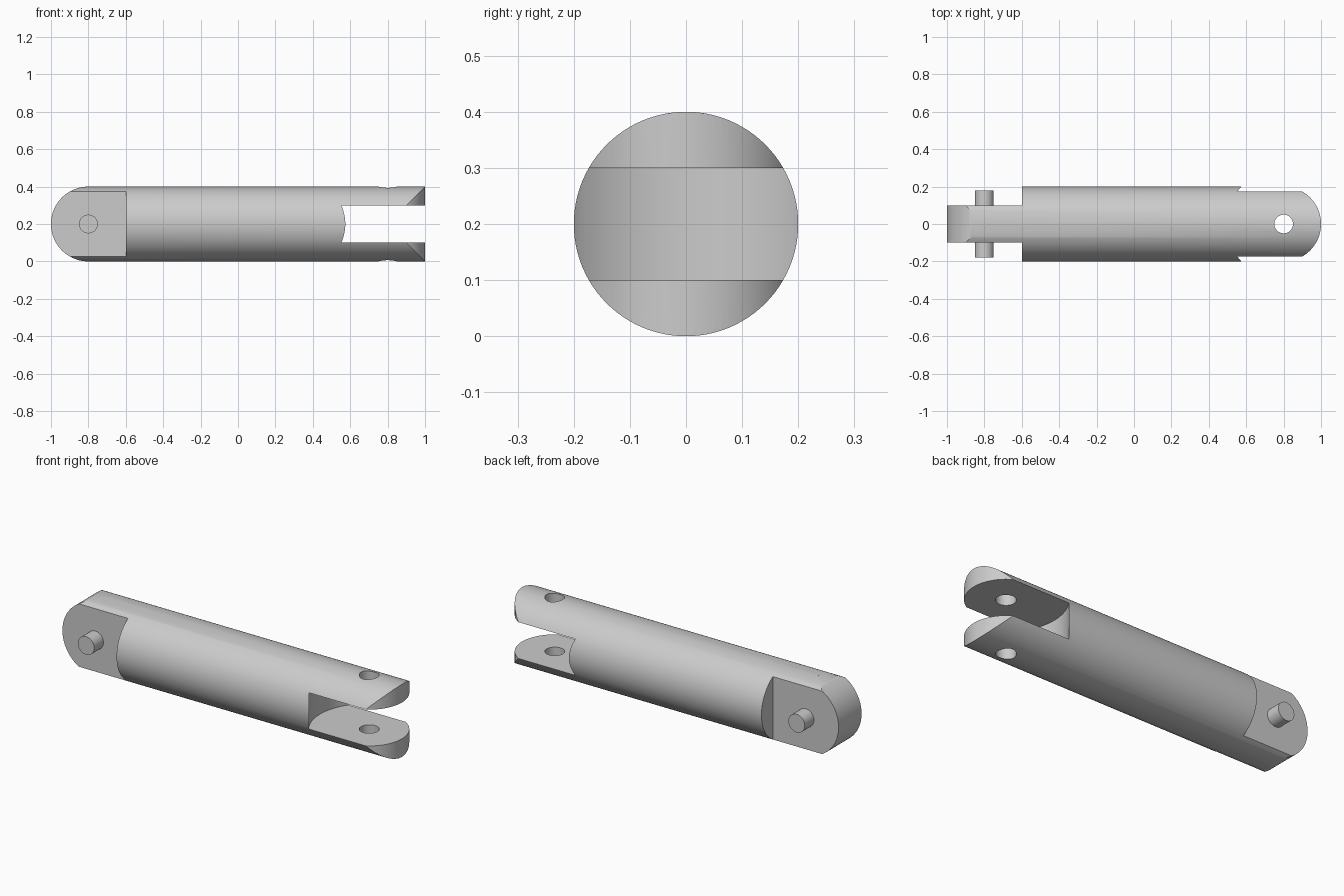
import bpy
import math
from mathutils import Vector

cube = bpy.data.objects.get("Cube")
if cube:
    bpy.data.objects.remove(cube, do_unlink=True)

R = 0.2        # rod radius, also the height of its axis
JOINT = 0.8    # distance of each joint axis from the centre
X_AXIS = (0, math.pi / 2, 0)
Y_AXIS = (math.pi / 2, 0, 0)

steel = bpy.data.materials.new("grey steel")
steel.use_nodes = True
steel.diffuse_color = (0.6, 0.6, 0.6, 1)
steel.node_tree.nodes["Principled BSDF"].inputs["Base Color"].default_value = (0.6, 0.6, 0.6, 1)


def cylinder(name, radius, length, x=0, rotation=(0, 0, 0), sides=96):
    bpy.ops.mesh.primitive_cylinder_add(vertices=sides, radius=radius, depth=length,
                                        location=(x, 0, R), rotation=rotation)
    obj = bpy.context.object
    obj.name = name
    obj.data.materials.append(steel)
    return obj


def box(name, centre, size):
    bpy.ops.mesh.primitive_cube_add(size=1, location=centre)
    obj = bpy.context.object
    obj.name = name
    obj.scale = size
    return obj


def round_end(name, side, upright):
    """Prism with a round nose on one side; upright puts the round in the xz plane."""
    outline = [(-1.5, -0.3), (JOINT, -0.3)]
    for i in range(49):
        a = math.radians(-86 + 172 * i / 48)
        outline.append((JOINT + R * math.cos(a), R * math.sin(a)))
    outline += [(JOINT, 0.3), (-1.5, 0.3)]
    n = len(outline)
    verts = [Vector((u, v, w)) for w in (-0.4, 0.4) for u, v in outline]
    faces = [tuple(reversed(range(n))), tuple(range(n, 2 * n))]
    faces += [(i, (i + 1) % n, n + (i + 1) % n, n + i) for i in range(n)]
    mesh = bpy.data.meshes.new(name)
    mesh.from_pydata(verts, [], faces)
    obj = bpy.data.objects.new(name, mesh)
    bpy.context.collection.objects.link(obj)
    obj.location.z = R
    obj.rotation_euler = (math.pi / 2 if upright else 0, 0, 0 if side > 0 else math.pi)
    return obj


def carve(target, cutter, operation="DIFFERENCE"):
    cutter.hide_render = True
    mod = target.modifiers.new(cutter.name, "BOOLEAN")
    mod.operation = operation
    mod.solver = "EXACT"
    mod.object = cutter
    bpy.context.view_layer.update()
    bpy.context.view_layer.objects.active = target
    bpy.ops.object.modifier_apply(modifier=mod.name)
    bpy.data.objects.remove(cutter, do_unlink=True)


def smooth(obj):
    bpy.ops.object.select_all(action="DESELECT")
    obj.select_set(True)
    bpy.context.view_layer.objects.active = obj
    bpy.ops.object.shade_smooth_by_angle(angle=math.radians(30))


# Rod with a flat tongue at one end and a fork at the other
rod = cylinder("rod", R, 2.1, rotation=X_AXIS)

# Tongue: flat cheeks, then a rounded nose
for side in (-1, 1):
    carve(rod, box("cheek_cutter", (-1.1, side * 0.35, R), (1, 0.5, 1)))
carve(rod, round_end("tongue_nose", -1, True), "INTERSECT")

# Fork: round-bottomed slot, rounded nose and pin hole
carve(rod, cylinder("slot_cutter", 0.302, 0.2, JOINT, sides=128))
carve(rod, round_end("fork_nose", 1, False), "INTERSECT")
carve(rod, cylinder("hole_cutter", 0.05, 1, JOINT, sides=48))
smooth(rod)

# Pin through the tongue
pin = cylinder("hinge_pin", 0.05, 0.36, -JOINT, Y_AXIS, sides=48)
smooth(pin)
